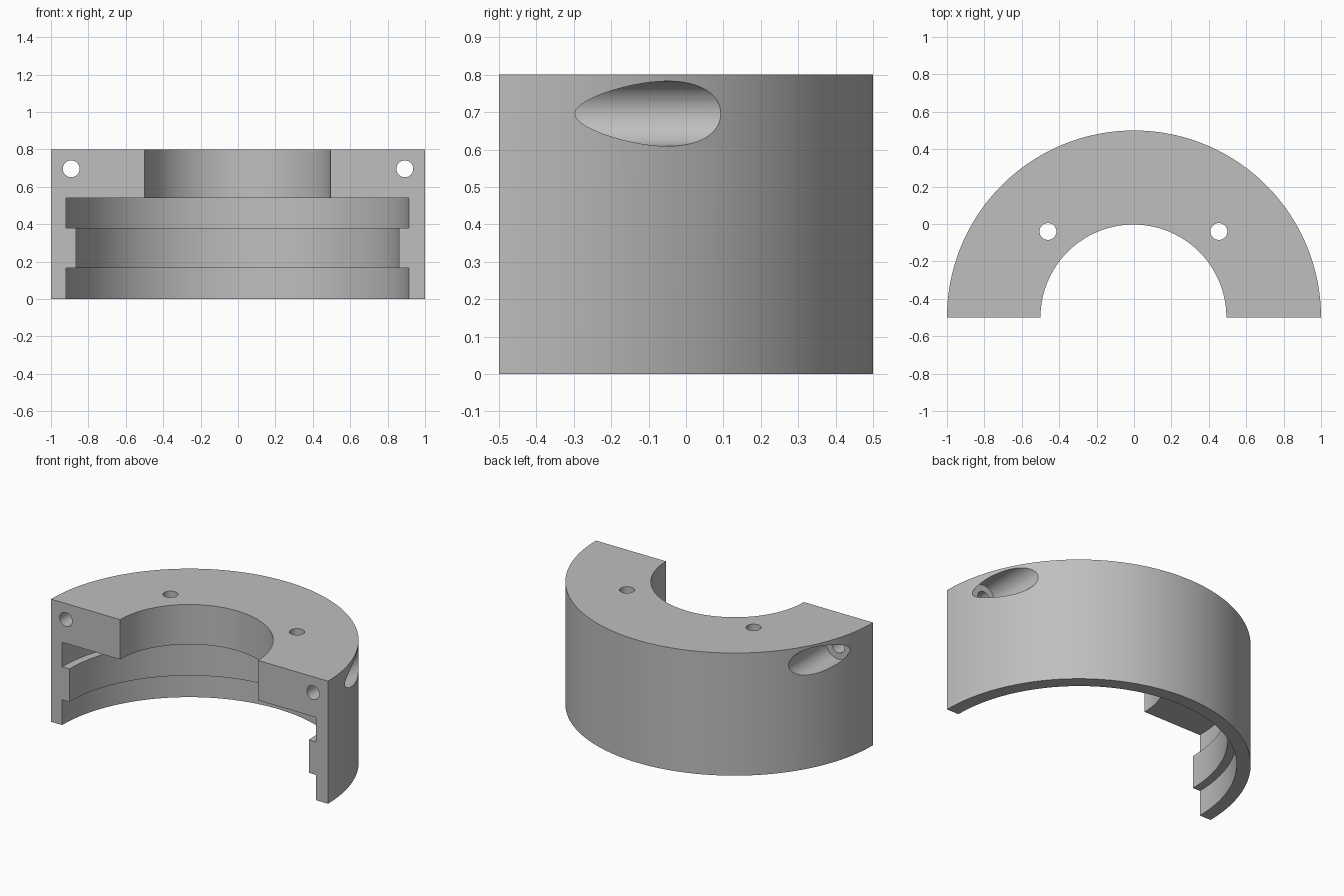
import bpy, bmesh, math
from mathutils import Matrix, Vector

cube = bpy.data.objects.get("Cube")
if cube:
    bpy.data.objects.remove(cube, do_unlink=True)

grey = bpy.data.materials.new("plain grey")
grey.use_nodes = True
colour = (0.52, 0.52, 0.52, 1)
grey.diffuse_color = colour
grey.node_tree.nodes["Principled BSDF"].inputs["Base Color"].default_value = colour

AXIS_Y = -0.5      # centre line of the half ring
SHIFT = -0.003     # bore and holes sit slightly off centre
STEPS = 96


def make_object(name, bm):
    bmesh.ops.recalc_face_normals(bm, faces=bm.faces)
    mesh = bpy.data.meshes.new(name)
    bm.to_mesh(mesh)
    bm.free()
    mesh.materials.append(grey)
    obj = bpy.data.objects.new(name, mesh)
    bpy.context.collection.objects.link(obj)
    return obj


def half_ring(name, profile):
    """Sweep a (radius, height) section through half a turn and cap both ends."""
    bm = bmesh.new()
    rings = []
    for i in range(STEPS + 1):
        a = math.pi * i / STEPS
        rings.append([bm.verts.new(((SHIFT if r < 1 else 0) + r * math.cos(a),
                                    AXIS_Y + r * math.sin(a), z))
                      for r, z in profile])
    n = len(profile)
    for a, b in zip(rings, rings[1:]):
        for j in range(n):
            k = (j + 1) % n
            bm.faces.new((a[j], a[k], b[k], b[j]))
    bm.faces.new(rings[0])
    bm.faces.new(rings[-1])
    return make_object(name, bm)


def drill(target, start, end, radius):
    """Cut a round hole between two points."""
    start, end = Vector(start), Vector(end)
    way = end - start
    bm = bmesh.new()
    turn = way.to_track_quat('Z', 'Y').to_matrix().to_4x4()
    bmesh.ops.create_cone(bm, cap_ends=True, segments=48, radius1=radius,
                          radius2=radius, depth=way.length,
                          matrix=Matrix.Translation((start + end) / 2) @ turn)
    cutter = make_object("hole_cutter", bm)
    cutter.hide_render = True
    mod = target.modifiers.new("hole", 'BOOLEAN')
    mod.operation = 'DIFFERENCE'
    mod.solver = 'EXACT'
    mod.object = cutter
    bpy.ops.object.modifier_apply(modifier=mod.name)
    bpy.data.objects.remove(cutter, do_unlink=True)


# Half ring with top flange, groove and inner rib
housing = half_ring("half_ring_housing", [
    (1, 0), (1, 0.8), (0.497, 0.8), (0.497, 0.54), (0.916, 0.54),
    (0.916, 0.38), (0.864, 0.38), (0.864, 0.165), (0.916, 0.165), (0.916, 0)])
bpy.context.view_layer.objects.active = housing
housing.select_set(True)

for side in (-1, 1):
    # Vertical hole through the flange
    x = side * 0.457 + SHIFT
    drill(housing, (x, -0.04, 0.45), (x, -0.04, 0.9), 0.045)
    # Clamping bolt hole and its wide counterbore from the back
    x = side * 0.892
    drill(housing, (x, -0.6, 0.696), (x, -0.2, 0.696), 0.045)
    drill(housing, (x, -0.297, 0.696), (x, 0.3, 0.696), 0.087)

bpy.ops.object.shade_smooth_by_angle(angle=math.radians(30))
